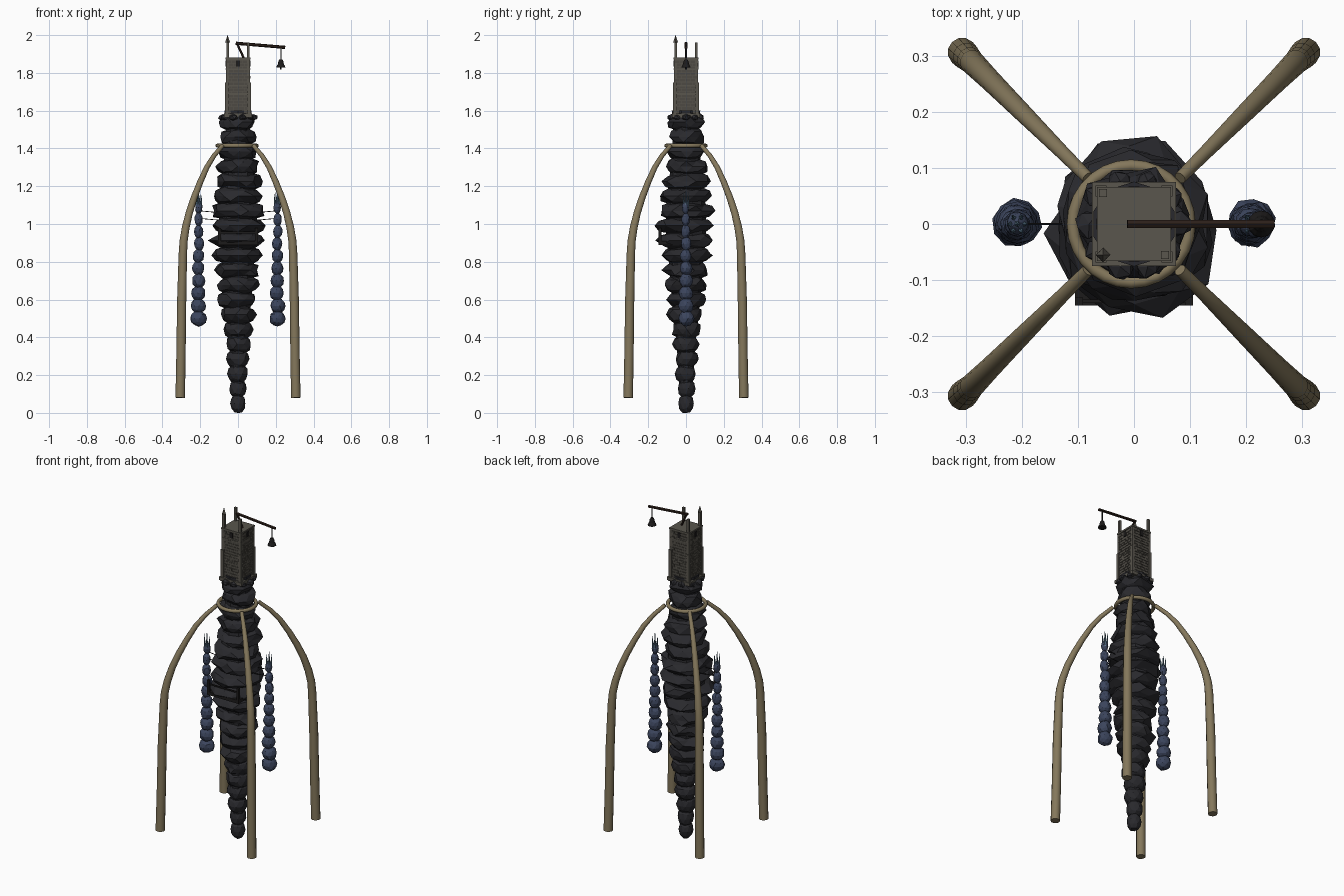
import bpy, bmesh, math, random
from mathutils import Vector, Matrix

if "Cube" in bpy.data.objects:
    bpy.data.objects.remove(bpy.data.objects["Cube"])

random.seed(11)
R = random.uniform


def mat(name, r, g, b):
    m = bpy.data.materials.new(name)
    m.diffuse_color = (r, g, b, 1)
    m.use_nodes = True
    m.node_tree.nodes["Principled BSDF"].inputs["Base Color"].default_value = m.diffuse_color
    return m


ROCK = mat("dark_rock", 0.022, 0.022, 0.026)
BONE = mat("bone", 0.23, 0.185, 0.105)
BLUE = mat("blue_rock", 0.045, 0.06, 0.11)
ICE = mat("crystal", 0.11, 0.2, 0.28)
STONE = mat("masonry", 0.1, 0.092, 0.075)
BRICK = mat("brick", 0.075, 0.068, 0.056)
WOOD = mat("dark_wood", 0.025, 0.014, 0.01)
IRON = mat("iron", 0.012, 0.011, 0.011)


def finish(name, bm, m):
    me = bpy.data.meshes.new(name)
    bmesh.ops.recalc_face_normals(bm, faces=bm.faces)
    bm.to_mesh(me)
    bm.free()
    ob = bpy.data.objects.new(name, me)
    bpy.context.collection.objects.link(ob)
    me.materials.append(m)
    return ob


def box(bm, c, s):
    bmesh.ops.create_cube(bm, size=1, matrix=Matrix.Translation(c) @ Matrix.Diagonal((*s, 1)))


def cone(bm, a, b, r1, r2, n=8):
    a, b = Vector(a), Vector(b)
    d = b - a
    mx = Matrix.Translation((a + b) / 2) @ d.to_track_quat('Z', 'Y').to_matrix().to_4x4()
    bmesh.ops.create_cone(bm, cap_ends=True, segments=n, radius1=r1, radius2=r2, depth=d.length, matrix=mx)


def boulder(bm, c, r, h, jit, sub=2):
    mx = Matrix.Translation(c) @ Matrix.Diagonal((r, r, h, 1)) @ Matrix.Rotation(R(0, 6.3), 4, 'Z')
    vs = bmesh.ops.create_icosphere(bm, subdivisions=sub, radius=1)['verts']
    for v in vs:
        v.co *= 1 + R(-jit, jit)
        v.co = mx @ v.co


def lerp(table, z):
    for (z0, r0), (z1, r1) in zip(table, table[1:]):
        if z <= z1:
            return r0 + (r1 - r0) * (z - z0) / (z1 - z0)
    return table[-1][1]


# spindle of stacked rock slabs
profile = [(0, .038), (.1, .044), (.2, .055), (.36, .068), (.5, .09), (.65, .11), (.8, .125), (.95, .148),
           (1.08, .146), (1.2, .13), (1.32, .11), (1.42, .1), (1.5, .094), (1.6, .105)]
bm = bmesh.new()
n = 20
for i in range(n):
    z = .05 + i * 1.49 / (n - 1)
    r = lerp(profile, z)
    jit = min(.13, .04 + i * .012)
    boulder(bm, (R(-.07, .07) * r, R(-.07, .07) * r, z), r, .056, jit)
for v in bm.verts:
    v.co.z = max(v.co.z, 0)
finish("rock_spindle", bm, ROCK)
bm = bmesh.new()
for (z0, r0), (z1, r1) in zip(profile[1:], profile[2:]):
    cone(bm, (0, 0, z0), (0, 0, z1), r0 * .72, r1 * .72, 10)
finish("rock_core", bm, ROCK)

# rubble around the tower foot
bm = bmesh.new()
for i in range(10):
    a = i * math.tau / 10
    boulder(bm, (.08 * math.cos(a), .08 * math.sin(a), 1.565), R(.018, .028), .018, .15, 1)
finish("tower_rubble", bm, ROCK)

# front balcony with posts and rail
bm = bmesh.new()
box(bm, (0, -.08, .9), (.21, .13, .02))
for x in (-.098, .098):
    box(bm, (x, -.138, .94), (.014, .014, .08))
box(bm, (0, -.138, .955), (.2, .006, .008))
finish("balcony", bm, IRON)


# swept tubes with tapering radius
def tube(name, pts, m, cyclic=False, res=4):
    cu = bpy.data.curves.new(name, 'CURVE')
    cu.dimensions = '3D'
    cu.bevel_depth = 1
    cu.bevel_resolution = res
    cu.use_fill_caps = True
    sp = cu.splines.new('POLY')
    sp.points.add(len(pts) - 1)
    for p, (x, y, z, r) in zip(sp.points, pts):
        p.co = (x, y, z, 1)
        p.radius = r
    sp.use_cyclic_u = cyclic
    cu.materials.append(m)
    ob = bpy.data.objects.new(name, cu)
    bpy.context.collection.objects.link(ob)
    bpy.ops.object.select_all(action='DESELECT')
    ob.select_set(True)
    bpy.context.view_layer.objects.active = ob
    bpy.ops.object.convert(target='MESH')
    return bpy.context.object


# four curved rib legs and the collar
rib = [(.306, .08, .026), (.302, .3, .0255), (.298, .6, .025), (.292, .84, .023), (.288, .91, .022), (.277, .98, .021),
       (.258, 1.06, .0195), (.232, 1.14, .018), (.201, 1.22, .0165), (.165, 1.3, .0145), (.128, 1.36, .0125),
       (.082, 1.415, .011)]
for i, (sx, sy) in enumerate(((1, 1), (-1, 1), (-1, -1), (1, -1))):
    tube(f"rib_leg_{i}", [(sx * d, sy * d, z, r) for d, z, r in rib], BONE)
tube("collar_ring", [(-.005 + .104 * math.cos(a), .104 * math.sin(a), 1.415, .011)
                     for a in (k * math.tau / 28 for k in range(28))], BONE, True, 2)

# hanging side columns with crystal crowns and tether chains
for side, s in (("left", -1), ("right", 1)):
    x = .208 * s
    bm = bmesh.new()
    z = .5
    for i in range(10):
        t = i / 9
        r = .043 - .023 * t
        boulder(bm, (x + R(-.003, .003), R(-.003, .003), z), r, .043 - .008 * t, .06)
        z += .067 - .004 * t
    finish(f"{side}_column", bm, BLUE)
    bm = bmesh.new()
    for i in range(6):
        a = i * math.tau / 6
        c, d = math.cos(a), math.sin(a)
        cone(bm, (x + .01 * c, .01 * d, 1.08), (x + .018 * c, .018 * d, 1.15 + R(0, .025)), .007, .0005, 5)
    cone(bm, (x, 0, 1.08), (x, 0, 1.185), .008, .0005, 5)
    finish(f"{side}_crystals", bm, ICE)
    bm = bmesh.new()
    for z in (1.03, 1.07):
        cone(bm, (x, 0, z), (.1 * s, 0, z - .01), .0022, .0022, 5)
    finish(f"{side}_tether", bm, IRON)

# square tower: body, plinth, roof slab, string courses, buttresses
bm = bmesh.new()
box(bm, (0, 0, 1.715), (.122, .122, .33))
box(bm, (0, 0, 1.575), (.15, .15, .02))
box(bm, (0, 0, 1.876), (.132, .132, .01))
for z in (1.69, 1.73, 1.82):
    box(bm, (0, 0, z), (.13, .13, .006))
for sx in (-1, 1):
    for sy in (-1, 1):
        box(bm, (sx * .059, sy * .059, 1.66), (.02, .02, .18))
        box(bm, (sx * .057, sy * .057, 1.81), (.014, .014, .13))
finish("tower", bm, STONE)

# staggered raised bricks on the four walls
bm = bmesh.new()
rows, cols = 17, 4
for side in range(4):
    rot = Matrix.Rotation(side * math.pi / 2, 4, 'Z')
    for i in range(rows):
        for j in range(cols):
            x = (j - 1.5) * .027 + (.005 if i % 2 else -.005)
            p = rot @ Vector((x, -.0605, 1.595 + i * .0165))
            mx = Matrix.Translation(p) @ rot @ Matrix.Diagonal((.024, R(.004, .009), .0135, 1))
            bmesh.ops.create_cube(bm, size=1, matrix=mx)
finish("tower_bricks", bm, BRICK)

# dark window slits near the top
bm = bmesh.new()
for side in range(4):
    rot = Matrix.Rotation(side * math.pi / 2, 4, 'Z')
    mx = rot @ Matrix.Translation((0, -.062, 1.85)) @ Matrix.Diagonal((.02, .01, .032, 1))
    bmesh.ops.create_cube(bm, size=1, matrix=mx)
finish("tower_windows", bm, IRON)

# roof pinnacles: one whole and two broken
bm = bmesh.new()
for x, y, top in ((-.055, -.055, 1.965), (-.055, .055, 1.96), (.055, -.055, 1.96)):
    box(bm, (x, y, (1.88 + top) / 2), (.014, .014, top - 1.88))
cone(bm, (-.055, -.055, 1.962), (-.055, -.055, 2.0), .013, .0005, 4)
finish("pinnacles", bm, STONE)

# bell boom with mast and brace
bm = bmesh.new()
cone(bm, (-.012, 0, 1.957), (.25, 0, 1.935), .0085, .0085, 6)
cone(bm, (-.005, 0, 1.955), (.03, 0, 1.88), .006, .006, 6)
finish("boom", bm, WOOD)

# hanging bell turned from a profile
bm = bmesh.new()
cone(bm, (.227, 0, 1.935), (.227, 0, 1.87), .003, .003, 6)
bell = [(.024, 1.828), (.022, 1.836), (.016, 1.846), (.013, 1.862), (.008, 1.872)]
for (r0, z0), (r1, z1) in zip(bell, bell[1:]):
    cone(bm, (.227, 0, z0), (.227, 0, z1), r0, r1, 12)
cone(bm, (.227, 0, 1.818), (.227, 0, 1.83), .005, .005, 6)
finish("bell", bm, IRON)
